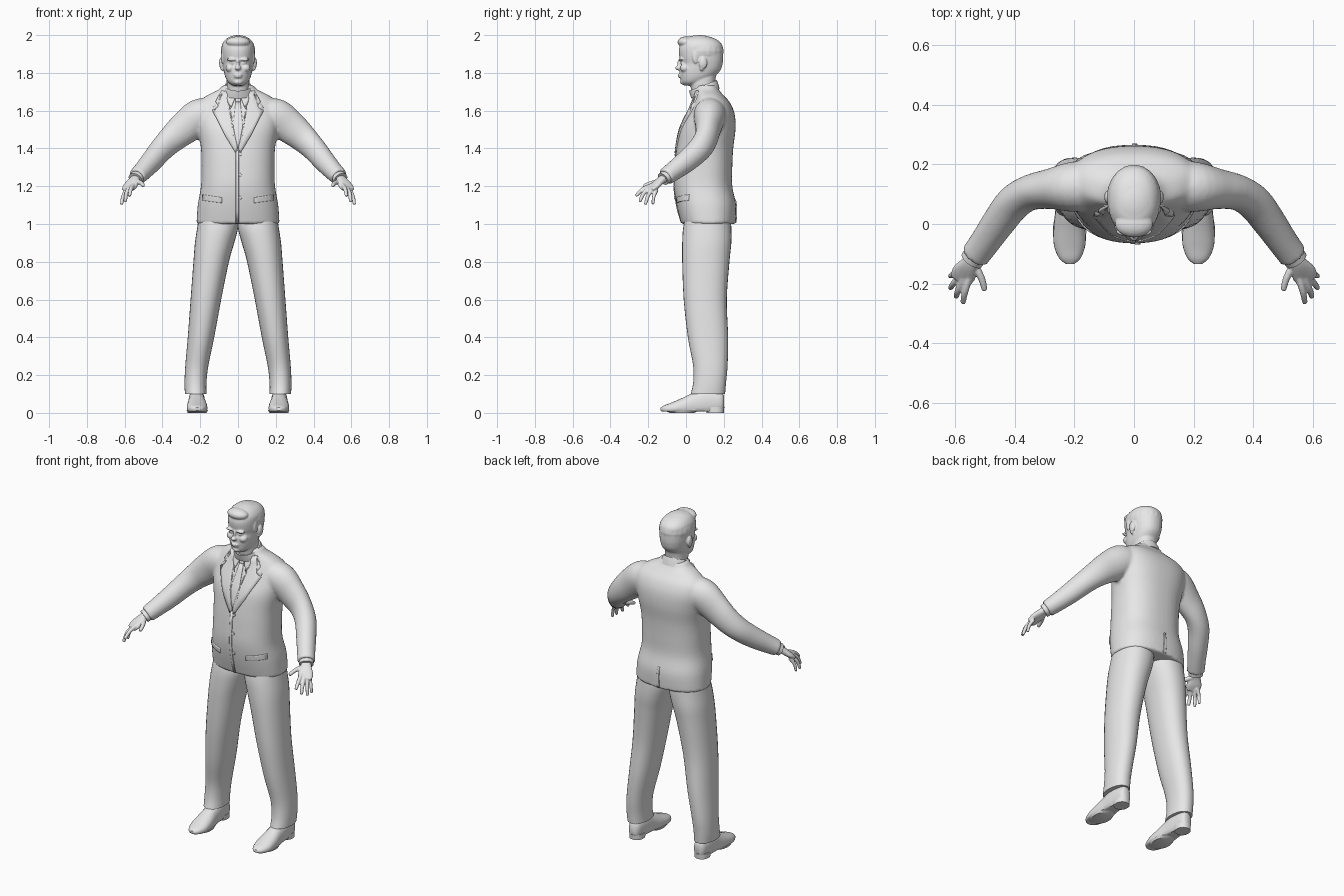
import bpy, bmesh, math
from mathutils import Vector, Matrix
from mathutils.bvhtree import BVHTree

grey = bpy.data.materials.new("light_grey")
grey.diffuse_color = (0.8, 0.8, 0.8, 1)


def smooth_rows(rows, k):
    """Catmull-Rom interpolation between rows of numbers."""
    out = []
    for i in range(len(rows) - 1):
        a, b = rows[max(i - 1, 0)], rows[i]
        c, d = rows[i + 1], rows[min(i + 2, len(rows) - 1)]
        for j in range(k):
            t = j / k
            out.append([q + 0.5 * t * (r - p + t * (2 * p - 5 * q + 4 * r - s + t * (3 * (q - r) + s - p)))
                        for p, q, r, s in zip(a, b, c, d)])
    return out + [list(rows[-1])]


def skin(bm, rings):
    """Join rings of points into a closed skin."""
    vs = [[bm.verts.new(p) for p in ring] for ring in rings]
    n = len(vs[0])
    for a, b in zip(vs, vs[1:]):
        for i in range(n):
            bm.faces.new((a[i], a[(i + 1) % n], b[(i + 1) % n], b[i]))
    bm.faces.new(vs[0])
    bm.faces.new(vs[-1])


def unit(n, p):
    """Points of a unit superellipse."""
    for i in range(n):
        c, s = math.cos(2 * math.pi * i / n), math.sin(2 * math.pi * i / n)
        yield (math.copysign(abs(c) ** (2 / p), c), math.copysign(abs(s) ** (2 / p), s))


def loft(bm, rows, n=32, p=2.2, k=4, side=1):
    """Horizontal sections: z, centre x, half width, front y, back y."""
    skin(bm, [[(side * (cx + u * w), (f + b) / 2 + v * (b - f) / 2, z) for u, v in unit(n, p)]
              for z, cx, w, f, b in smooth_rows(rows, k)])


def tube(bm, rows, n=16, p=2, k=4, side=1, floor=-9):
    """Sections along a path: x, y, z, half width, half height."""
    rows = smooth_rows(rows, k)
    pts = [Vector(r[:3]) for r in rows]
    rings = []
    for i, r in enumerate(rows):
        t = (pts[min(i + 1, len(pts) - 1)] - pts[max(i - 1, 0)]).normalized()
        a = t.cross(Vector((0, 0, 1))).normalized()
        b = a.cross(t)
        ring = [pts[i] + a * u * r[3] + b * v * r[4] for u, v in unit(n, p)]
        rings.append([(side * q.x, q.y, max(q.z, floor)) for q in ring])
    skin(bm, rings)


def ball(bm, centre, radii):
    bmesh.ops.create_uvsphere(bm, u_segments=20, v_segments=12, radius=1,
                              matrix=Matrix.Translation(centre) @ Matrix.Diagonal((*radii, 1)))


def finish(name, bm, voxel=0, soften=0):
    bmesh.ops.recalc_face_normals(bm, faces=bm.faces)
    me = bpy.data.meshes.new(name)
    bm.to_mesh(me)
    bm.free()
    me.materials.append(grey)
    ob = bpy.data.objects.new(name, me)
    bpy.context.collection.objects.link(ob)
    if voxel:
        m = ob.modifiers.new("blend", 'REMESH')
        m.mode, m.voxel_size, m.use_smooth_shade = 'VOXEL', voxel, True
        s = ob.modifiers.new("soften", 'SMOOTH')
        s.factor, s.iterations = 0.5, soften
    else:
        bpy.ops.object.select_all(action='DESELECT')
        ob.select_set(True)
        bpy.context.view_layer.objects.active = ob
        bpy.ops.object.shade_smooth_by_angle(angle=math.radians(45))
    return ob


# Jacket: body and sleeves blended together
bm = bmesh.new()
loft(bm, [(1.0, 0, .22, -.025, .263), (1.1, 0, .213, -.05, .265), (1.2, 0, .196, -.064, .245),
          (1.3, 0, .193, -.06, .245), (1.4, 0, .196, -.05, .25), (1.5, 0, .212, -.032, .262),
          (1.58, 0, .222, .005, .258), (1.64, 0, .21, .035, .235), (1.68, 0, .165, .05, .2),
          (1.71, 0, .105, .05, .175), (1.735, 0, .08, .055, .165)], n=48, p=2.4)
for s in (1, -1):
    tube(bm, [(.12, .13, 1.60, .08, .07), (.2, .125, 1.57, .085, .095), (.28, .118, 1.51, .068, .088),
              (.35, .105, 1.45, .06, .075), (.405, .07, 1.395, .06, .066), (.455, .005, 1.335, .056, .06),
              (.50, -.06, 1.285, .051, .052), (.535, -.108, 1.25, .049, .046)], n=24, side=s)
jacket = finish("jacket", bm, 0.009, 3)

# Trousers
for s, side in ((1, "left"), (-1, "right")):
    bm = bmesh.new()
    loft(bm, [(1.05, .105, .1, .0, .235), (.98, .108, .108, -.015, .24), (.9, .124, .104, -.02, .24),
              (.8, .142, .094, -.02, .23), (.6, .17, .081, -.012, .216), (.4, .196, .07, .01, .223),
              (.25, .218, .061, .038, .22), (.16, .225, .058, .038, .212), (.1, .224, .057, .025, .207)],
         side=s)
    finish(side + "_trouser_leg", bm)

    # Shoe with heel
    bm = bmesh.new()
    tube(bm, [(.219, .2, .055, .022, .04), (.219, .18, .055, .036, .055), (.219, .11, .055, .043, .07),
              (.218, .05, .045, .046, .062), (.217, -.01, .032, .053, .048), (.216, -.07, .022, .053, .034),
              (.215, -.115, .02, .036, .02), (.215, -.134, .02, .014, .008)], n=24, p=2.3, side=s, floor=.008)
    loft(bm, [(0, .219, .041, .11, .2), (.03, .219, .041, .1, .203)], k=1, side=s)
    loft(bm, [(0, .216, .05, -.085, .045), (.014, .216, .056, -.12, .07)], k=1, side=s)
    for y, z in ((.0, .077), (.018, .086), (.036, .096)):
        ball(bm, (s * .217, y, z), (.022, .005, .005))
    finish(side + "_shoe", bm)

    # Shirt cuff
    bm = bmesh.new()
    tube(bm, [(.52, -.087, 1.262, .04, .037), (.545, -.122, 1.238, .04, .035)], n=20, k=1, side=s)
    finish(side + "_shirt_cuff", bm)

    # Hand: palm, thumb and four fingers
    bm = bmesh.new()
    tube(bm, [(.525, -.095, 1.255, .026, .022), (.55, -.132, 1.232, .03, .02), (.57, -.165, 1.202, .042, .017),
              (.583, -.19, 1.182, .036, .011)], p=2.4, side=s)
    for a, m, b, r in (((.553, -.177, 1.205), (.567, -.227, 1.185), (.574, -.262, 1.152), .0105),
                       ((.572, -.18, 1.196), (.590, -.222, 1.165), (.597, -.243, 1.122), .0105),
                       ((.583, -.172, 1.188), (.606, -.2, 1.152), (.616, -.214, 1.108), .010),
                       ((.59, -.155, 1.183), (.609, -.17, 1.147), (.617, -.175, 1.108), .009),
                       ((.54, -.13, 1.228), (.513, -.18, 1.217), (.502, -.219, 1.203), .0115)):
        tip = tuple(q + (q - w) * .1 for q, w in zip(b, m))
        tube(bm, [(*a, r * 1.25, r * 1.25), (*m, r * 1.05, r * 1.05), (*b, r * .85, r * .85),
                  (*tip, r * .35, r * .35)], n=12, side=s)
    finish(side + "_hand", bm, 0.004, 2)

# Head, neck, face and hair blended together
bm = bmesh.new()
loft(bm, [(1.64, 0, .064, .045, .165), (1.70, 0, .06, .03, .155), (1.76, 0, .06, .02, .155),
          (1.82, 0, .06, .02, .17)])
loft(bm, [(1.732, 0, .026, -.008, .05), (1.75, 0, .052, -.024, .1), (1.78, 0, .068, -.031, .15),
          (1.815, 0, .076, -.034, .183), (1.85, 0, .081, -.026, .194), (1.88, 0, .085, -.034, .197),
          (1.92, 0, .087, -.038, .196), (1.95, 0, .084, -.03, .19), (1.975, 0, .068, -.012, .165),
          (1.99, 0, .045, .01, .13), (1.995, 0, .02, .03, .1)])
ball(bm, (0, -.036, 1.826), (.017, .022, .013))
ball(bm, (0, -.03, 1.845), (.009, .017, .032))
ball(bm, (0, -.03, 1.79), (.025, .014, .005))
ball(bm, (0, -.029, 1.779), (.022, .013, .006))
ball(bm, (0, -.012, 1.752), (.026, .02, .015))
for s in (1, -1):
    ball(bm, (s * .033, -.026, 1.871), (.028, .014, .008))
    ball(bm, (s * .032, -.017, 1.852), (.014, .013, .008))
    ball(bm, (s * .04, -.006, 1.825), (.026, .026, .022))
    ball(bm, (s * .088, .09, 1.852), (.012, .022, .032))
    ball(bm, (s * .084, .083, 1.825), (.009, .011, .014))
    ball(bm, (s * .083, .05, 1.885), (.007, .016, .035))
ball(bm, (0, .088, 1.915), (.092, .112, .08))
ball(bm, (0, .0, 1.963), (.064, .045, .03))
ball(bm, (0, .07, 1.97), (.062, .075, .03))
finish("head", bm, 0.0045, 2)

# Shirt collar wrapping the neck, higher at the back
bm = bmesh.new()
rings = []
for w, f, b, zf, zb in ((.088, .028, .178, 1.665, 1.715), (.08, .02, .17, 1.69, 1.745),
                        (.07, .016, .163, 1.705, 1.762), (.062, .022, .157, 1.70, 1.757)):
    rings.append([(u * w, (f + b) / 2 + v * (b - f) / 2, (zf + zb) / 2 + v * (zb - zf) / 2) for u, v in unit(32, 2)])
skin(bm, rings)
finish("collar", bm)

# Thin pieces laid on the jacket surface
dg = bpy.context.evaluated_depsgraph_get()
tree = BVHTree.FromObject(jacket, dg)


def plate(name, outline, thick, front=True, mirror=False):
    bm = bmesh.new()
    for s in ((1, -1) if mirror else (1,)):
        bm.faces.new([bm.verts.new((s * x, 0, z)) for x, z in outline])
    bmesh.ops.triangulate(bm, faces=bm.faces)
    bmesh.ops.subdivide_edges(bm, edges=bm.edges, cuts=5, use_grid_fill=True)
    d = 1 if front else -1
    for v in bm.verts:
        hit = tree.ray_cast(Vector((v.co.x, -d, v.co.z)), Vector((0, d, 0)))[0]
        v.co = hit if hit else tree.find_nearest(Vector((v.co.x, .1 - .05 * d, v.co.z)))[0]
    ob = finish(name, bm)
    m = ob.modifiers.new("thickness", 'SOLIDIFY')
    m.thickness, m.offset = thick * 2, 0
    return ob


plate("lapels", [(.055, 1.70), (.046, 1.62), (.002, 1.40), (.012, 1.375), (.07, 1.47), (.135, 1.60),
                 (.10, 1.618), (.118, 1.645), (.085, 1.705)], .008, mirror=True)
plate("shirt_collar_points", [(.058, 1.70), (.008, 1.682), (.036, 1.615), (.056, 1.65)], .009, mirror=True)
plate("tie_knot", [(-.02, 1.69), (.02, 1.69), (.012, 1.645), (-.012, 1.645)], .0095)
plate("tie_blade", [(-.011, 1.65), (.011, 1.65), (.026, 1.52), (.004, 1.40), (-.004, 1.40), (-.026, 1.52)], .005)
plate("front_overlap", [(-.012, 1.39), (.004, 1.39), (.004, 1.005), (-.012, 1.005)], .004)
plate("pocket_flaps", [(.085, 1.14), (.185, 1.155), (.185, 1.125), (.085, 1.112)], .005, mirror=True)
plate("back_vent", [(-.006, 1.13), (.006, 1.13), (.012, 1.005), (-.006, 1.005)], .005, front=False)
for i, z in enumerate((1.14, 1.26, 1.37)):
    plate(f"button_{i + 1}", [(.012 + .009 * math.cos(a * math.pi / 4), z + .009 * math.sin(a * math.pi / 4))
                              for a in range(8)], .006)
